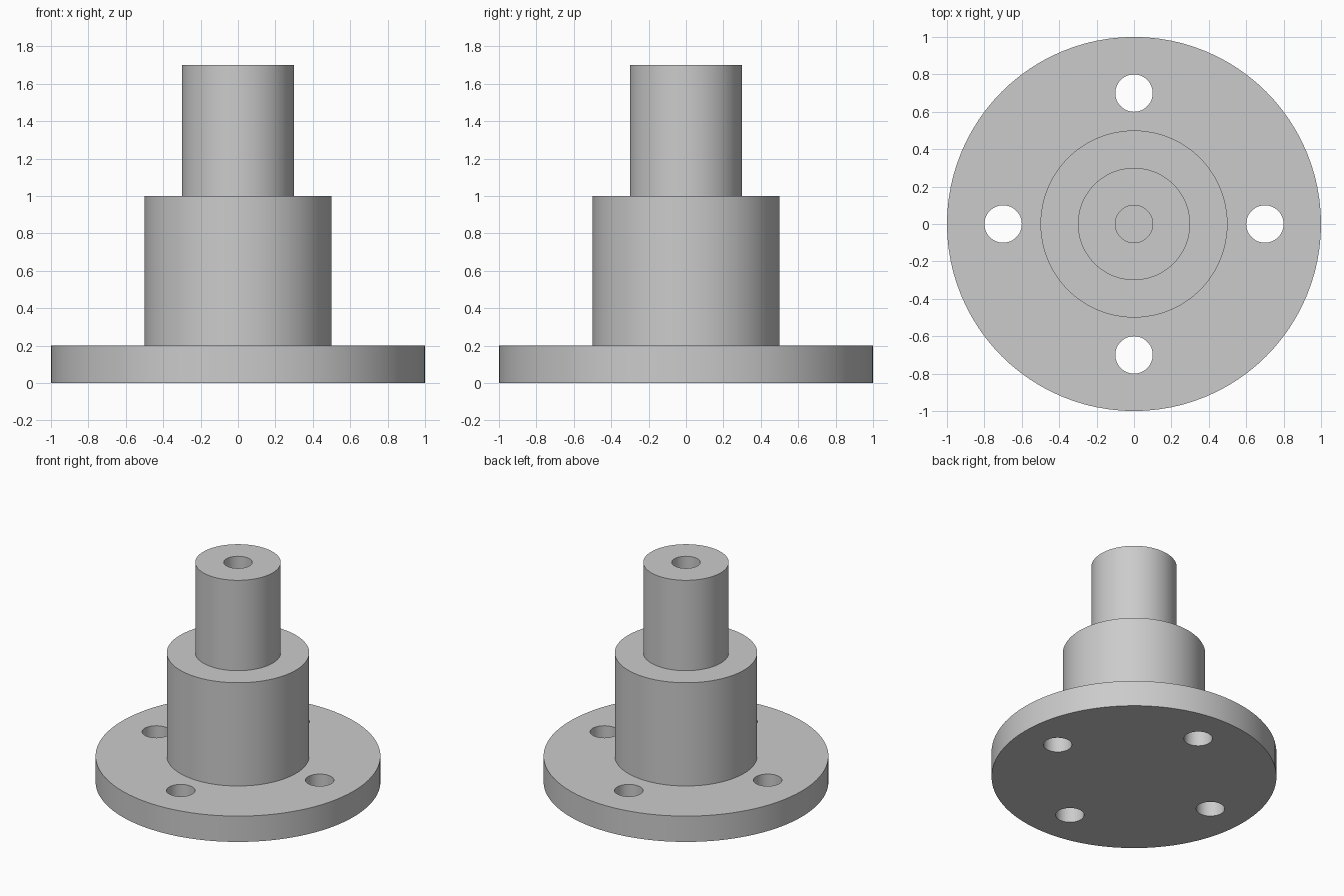
import bpy, bmesh, math
from mathutils import Matrix, Vector

if "Cube" in bpy.data.objects:
    bpy.data.objects.remove(bpy.data.objects["Cube"], do_unlink=True)

SEGMENTS = 96
FLANGE_R, FLANGE_TOP = 1.0, 0.2
BODY_R, BODY_TOP = 0.5, 1.0
SHAFT_R, SHAFT_TOP = 0.3, 1.7
BORE_R, BORE_FLOOR = 0.1, 1.0
BOLT_R, BOLT_CIRCLE = 0.1, 0.7

grey = bpy.data.materials.new("plain grey")
grey.use_nodes = True
colour = (0.6, 0.6, 0.6, 1)
grey.diffuse_color = colour
grey.node_tree.nodes["Principled BSDF"].inputs["Base Color"].default_value = colour


def add_object(name, bm):
    bmesh.ops.recalc_face_normals(bm, faces=bm.faces)
    mesh = bpy.data.meshes.new(name)
    bm.to_mesh(mesh)
    bm.free()
    obj = bpy.data.objects.new(name, mesh)
    mesh.materials.append(grey)
    bpy.context.collection.objects.link(obj)
    return obj


def lathe(name, profile):
    """Revolve an (r, z) profile around the z axis."""
    bm = bmesh.new()
    verts = [bm.verts.new((r, 0, z)) for r, z in profile]
    edges = [bm.edges.new(pair) for pair in zip(verts, verts[1:])]
    bmesh.ops.spin(bm, geom=verts + edges, axis=(0, 0, 1), cent=(0, 0, 0),
                   angle=math.tau, steps=SEGMENTS)
    bmesh.ops.remove_doubles(bm, verts=bm.verts, dist=0.0001)
    # Merge coplanar faces so the flat base is one clean face
    bmesh.ops.dissolve_limit(bm, angle_limit=0.001, verts=bm.verts, edges=bm.edges)
    return add_object(name, bm)


# Stepped hub: flange, body and shaft with a blind bore from the top
hub = lathe("flanged_stepped_hub", [
    (0, 0), (FLANGE_R, 0), (FLANGE_R, FLANGE_TOP),
    (BODY_R, FLANGE_TOP), (BODY_R, BODY_TOP),
    (SHAFT_R, BODY_TOP), (SHAFT_R, SHAFT_TOP),
    (BORE_R, SHAFT_TOP), (BORE_R, BORE_FLOOR), (0, BORE_FLOOR)])

# Four bolt holes through the flange
bm = bmesh.new()
for i in range(4):
    spot = Matrix.Rotation(i * math.pi / 2, 4, "Z") @ Vector((BOLT_CIRCLE, 0, FLANGE_TOP / 2))
    bmesh.ops.create_cone(bm, cap_ends=True, segments=48, radius1=BOLT_R, radius2=BOLT_R,
                          depth=FLANGE_TOP * 2, matrix=Matrix.Translation(spot))
cutter = add_object("bolt_hole_cutter", bm)
cutter.hide_render = True

cut = hub.modifiers.new("bolt_holes", "BOOLEAN")
cut.operation = "DIFFERENCE"
cut.solver = "EXACT"
cut.object = cutter

bpy.ops.object.select_all(action="DESELECT")
hub.select_set(True)
bpy.context.view_layer.objects.active = hub
bpy.ops.object.modifier_apply(modifier=cut.name)
bpy.data.objects.remove(cutter, do_unlink=True)

# Smooth the round walls, keep the rims sharp
bpy.ops.object.shade_smooth_by_angle(angle=math.radians(30))
